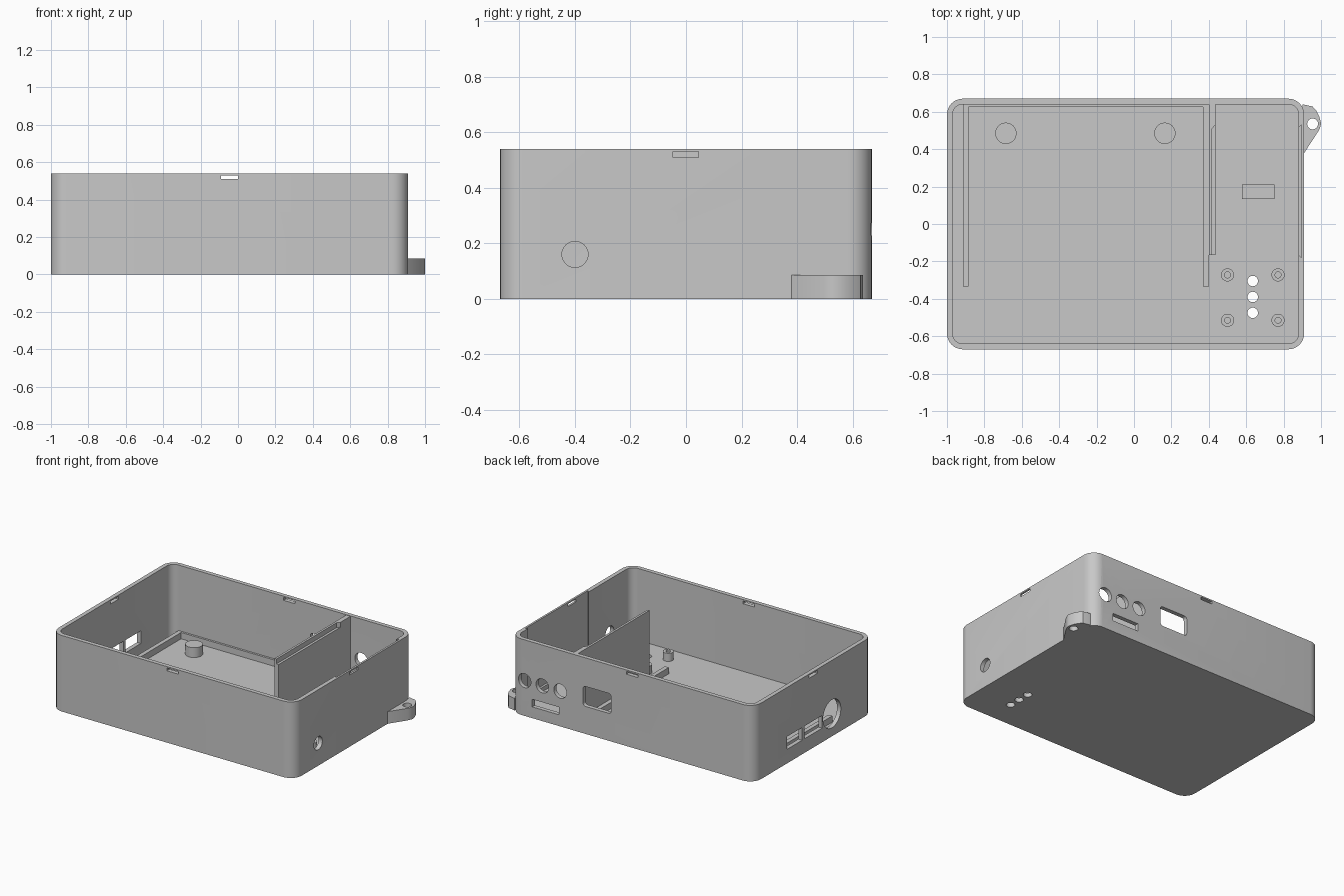
import bpy, bmesh, math
from mathutils import Vector

cube = bpy.data.objects.get("Cube")
if cube:
    bpy.data.objects.remove(cube, do_unlink=True)

grey = bpy.data.materials.new("plain_grey")
grey.use_nodes = True
grey.diffuse_color = (0.58, 0.58, 0.58, 1)
grey.node_tree.nodes["Principled BSDF"].inputs["Base Color"].default_value = (0.58, 0.58, 0.58, 1)

# Main sizes
LEFT, RIGHT, DEPTH, TOP = -1.0, 0.91, 0.67, 0.54
WALL, FLOOR, RADIUS = 0.03, 0.03, 0.085


def prism(name, outline, lo, hi, axis="z"):
    """Extrude a flat outline along one axis."""
    place = {"x": lambda u, v, w: (w, u, v),
             "y": lambda u, v, w: (u, w, v),
             "z": lambda u, v, w: (u, v, w)}[axis]
    bm = bmesh.new()
    face = bm.faces.new([bm.verts.new(place(u, v, lo)) for u, v in outline])
    moved = bmesh.ops.extrude_face_region(bm, geom=[face])["geom"]
    bmesh.ops.translate(bm, verts=[g for g in moved if isinstance(g, bmesh.types.BMVert)],
                        vec=Vector(place(0, 0, hi - lo)))
    bmesh.ops.recalc_face_normals(bm, faces=bm.faces)
    mesh = bpy.data.meshes.new(name)
    bm.to_mesh(mesh)
    bm.free()
    mesh.materials.append(grey)
    obj = bpy.data.objects.new(name, mesh)
    bpy.context.collection.objects.link(obj)
    return obj


def rect(u0, u1, v0, v1):
    return [(u0, v0), (u1, v0), (u1, v1), (u0, v1)]


def circle(u, v, r, n=32):
    return [(u + r * math.cos(math.tau * i / n), v + r * math.sin(math.tau * i / n)) for i in range(n)]


def rounded(u0, u1, v0, v1, r, n=8):
    pts = []
    corners = [(u1 - r, v1 - r), (u0 + r, v1 - r), (u0 + r, v0 + r), (u1 - r, v0 + r)]
    for k, (cu, cv) in enumerate(corners):
        for i in range(n + 1):
            a = math.pi / 2 * (k + i / n)
            pts.append((cu + r * math.cos(a), cv + r * math.sin(a)))
    return pts


def cut(obj, outline, lo, hi, axis="z"):
    """Subtract an extruded outline from a part."""
    cutter = prism("cutter", outline, lo, hi, axis)
    cutter.hide_render = True
    mod = obj.modifiers.new("cut", "BOOLEAN")
    mod.operation, mod.solver, mod.object = "DIFFERENCE", "EXACT", cutter
    bpy.context.view_layer.objects.active = obj
    bpy.ops.object.modifier_apply(modifier=mod.name)
    bpy.data.objects.remove(cutter, do_unlink=True)


def smooth(obj):
    bpy.ops.object.select_all(action="DESELECT")
    obj.select_set(True)
    bpy.context.view_layer.objects.active = obj
    bpy.ops.object.shade_smooth_by_angle(angle=math.radians(30))


# Open tray with rounded corners
case = prism("case", rounded(LEFT, RIGHT, -DEPTH, DEPTH, RADIUS), 0, TOP)
cut(case, rounded(LEFT + WALL, RIGHT - WALL, WALL - DEPTH, DEPTH - WALL, RADIUS - WALL), FLOOR, 1)

# Shallow recess inside the right wall, with slanted ends
cut(case, [(0.8, -0.165), (0.88, -0.165), (0.896, -0.18), (0.896, 0.53), (0.88, 0.515), (0.8, 0.515)],
    0.06, 1)

# Lid latch slots in all four walls
for lo, hi in ((-0.8, -0.6), (0.6, 0.8)):
    cut(case, rect(-0.09, 0.0, 0.51, 0.53), lo, hi, "y")
for lo, hi in ((-1.1, -0.9), (0.86, 1.0)):
    cut(case, rect(-0.047, 0.045, 0.51, 0.53), lo, hi, "x")

# Back wall: three round holes, a slot and a socket opening
for x in (0.52, 0.66, 0.80):
    cut(case, circle(x, 0.25, 0.05), 0.6, 0.8, "y")
cut(case, rect(0.53, 0.74, 0.08, 0.134), 0.6, 0.8, "y")
cut(case, rounded(0.12, 0.34, 0.195, 0.337, 0.02, 4), 0.6, 0.8, "y")

# Left wall: two ports and a large round hole
cut(case, rect(0.125, 0.295, 0.10, 0.19), -1.1, -0.9, "x")
cut(case, rect(-0.10, 0.10, 0.10, 0.19), -1.1, -0.9, "x")
cut(case, circle(-0.21, 0.16, 0.1), -1.1, -0.9, "x")

# Right wall: cable hole
cut(case, circle(-0.4, 0.16, 0.047), 0.8, 1.0, "x")

# Floor: three vent holes
for y in (-0.305, -0.39, -0.475):
    cut(case, circle(0.635, y, 0.028), -0.1, 0.1)
smooth(case)

# Tall divider with a ledge along its top
divider = prism("divider", rect(0.402, 0.435, -0.165, 0.645), 0.025, 0.537)
cut(divider, [(0.418, -0.2), (0.5, -0.2), (0.5, 0.53), (0.435, 0.53), (0.418, 0.51)], 0.502, 0.6)

# Low U-shaped board rail
prism("board_rail", [(-0.915, -0.335), (-0.885, -0.335), (-0.885, 0.625), (0.37, 0.625),
                     (0.37, -0.335), (0.40, -0.335), (0.40, 0.645), (-0.915, 0.645)], 0.025, 0.075)

# Solid support pegs
for side, x in (("right", -0.685), ("left", 0.165)):
    smooth(prism("support_peg_" + side, circle(x, 0.485, 0.057), 0.025, 0.10))

# Hollow screw posts
for x in (0.5, 0.77):
    for y in (-0.272, -0.515):
        post = prism("screw_post", circle(x, y, 0.035, 24), 0.025, 0.088)
        cut(post, circle(x, y, 0.016, 24), 0.032, 0.2)
        smooth(post)

# Small floor block
prism("floor_block", rect(0.578, 0.75, 0.135, 0.21), 0.025, 0.06)

# Outer mounting tab with hole
tab = prism("mounting_tab", [(0.90, 0.37), (0.91, 0.38), (0.985, 0.495), (0.997, 0.52), (1.0, 0.54),
                             (0.99, 0.575), (0.975, 0.605), (0.955, 0.628), (0.91, 0.638), (0.90, 0.638)],
            0, 0.086)
cut(tab, circle(0.955, 0.535, 0.029), -0.1, 0.2)
smooth(tab)
